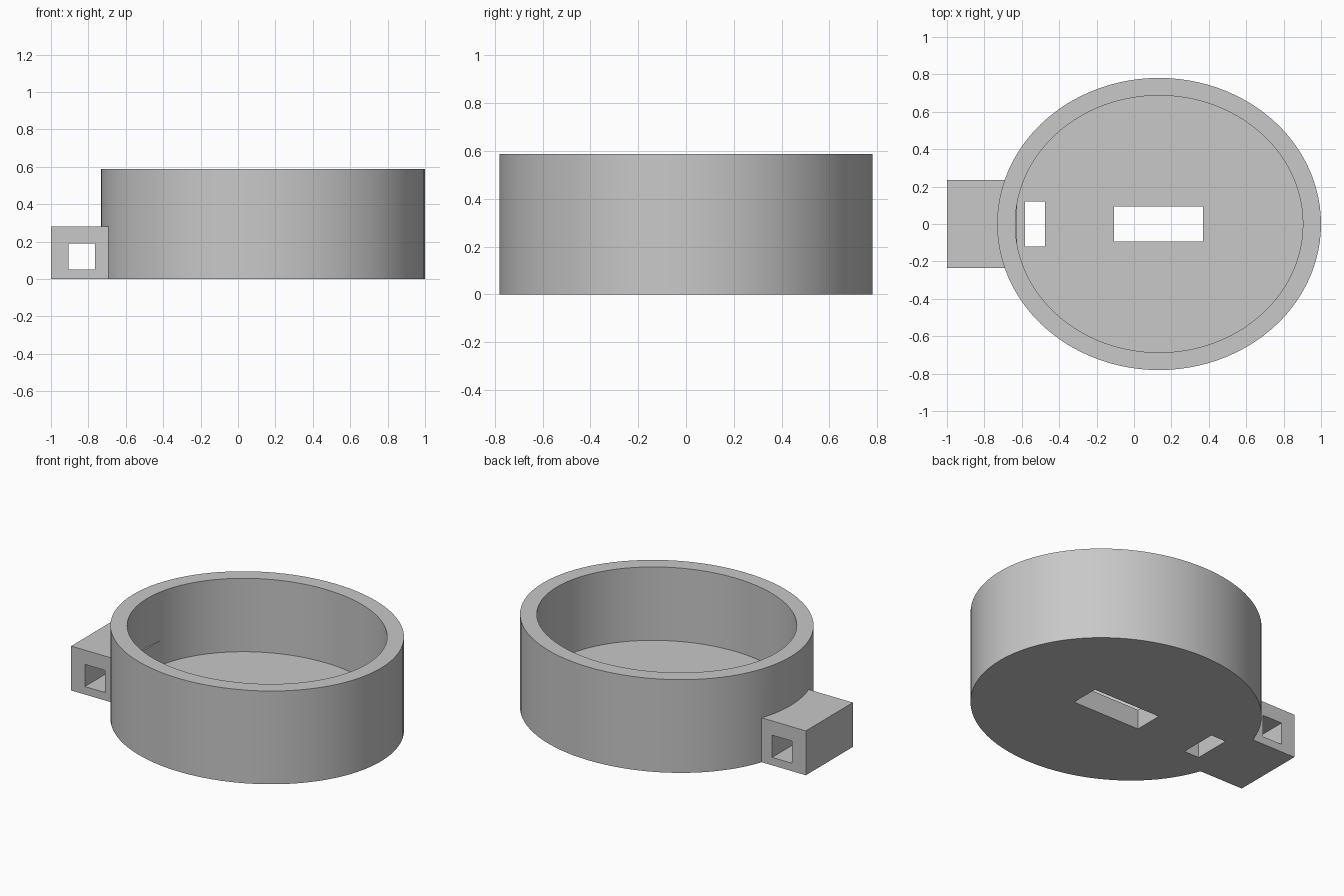
import bpy
import math

if "Cube" in bpy.data.objects:
    bpy.data.objects.remove(bpy.data.objects["Cube"], do_unlink=True)

# One plain grey for the whole part
grey = bpy.data.materials.new("light_grey")
grey.use_nodes = True
colour = (0.58, 0.58, 0.58, 1.0)
grey.diffuse_color = colour
grey.node_tree.nodes["Principled BSDF"].inputs["Base Color"].default_value = colour

CENTRE_X = 0.134
HEIGHT = 0.588
FLOOR = 0.125


def finish(name):
    obj = bpy.context.object
    obj.name = name
    bpy.ops.object.transform_apply(location=True, rotation=True, scale=True)
    obj.data.materials.append(grey)
    return obj


def oval(name, rx, ry, z0, z1):
    bpy.ops.mesh.primitive_cylinder_add(
        vertices=100, radius=1, depth=1, location=(CENTRE_X, 0, (z0 + z1) / 2))
    bpy.context.object.scale = (rx, ry, z1 - z0)
    return finish(name)


def block(name, x0, x1, half_y, z0, z1):
    bpy.ops.mesh.primitive_cube_add(
        size=1, location=((x0 + x1) / 2, 0, (z0 + z1) / 2))
    bpy.context.object.scale = (x1 - x0, 2 * half_y, z1 - z0)
    return finish(name)


def combine(target, tool, operation):
    mod = target.modifiers.new(tool.name, 'BOOLEAN')
    mod.operation = operation
    mod.solver = 'EXACT'
    mod.object = tool
    bpy.context.view_layer.objects.active = target
    bpy.ops.object.modifier_apply(modifier=mod.name)
    bpy.data.objects.remove(tool, do_unlink=True)


# Oval cup with a flat floor
cup = oval("oval_cup", 0.866, 0.781, 0, HEIGHT)
combine(cup, oval("cavity", 0.769, 0.687, FLOOR, HEIGHT + 0.2), 'DIFFERENCE')

# Side lug, its inner end just showing through the cup wall
combine(cup, block("side_lug", -1.0, -0.625, 0.234, 0, 0.28), 'UNION')

# Square strap tunnel through the lug, and two slots through the floor
combine(cup, block("strap_tunnel", -0.905, -0.765, 0.5, 0.05, 0.19), 'DIFFERENCE')
combine(cup, block("centre_slot", -0.107, 0.369, 0.093, -0.1, 0.3), 'DIFFERENCE')
combine(cup, block("side_slot", -0.583, -0.477, 0.12, -0.1, 0.4), 'DIFFERENCE')

# Smooth walls with crisp rims
bpy.ops.object.select_all(action='DESELECT')
cup.select_set(True)
bpy.context.view_layer.objects.active = cup
bpy.ops.object.shade_smooth_by_angle(angle=math.radians(30))
